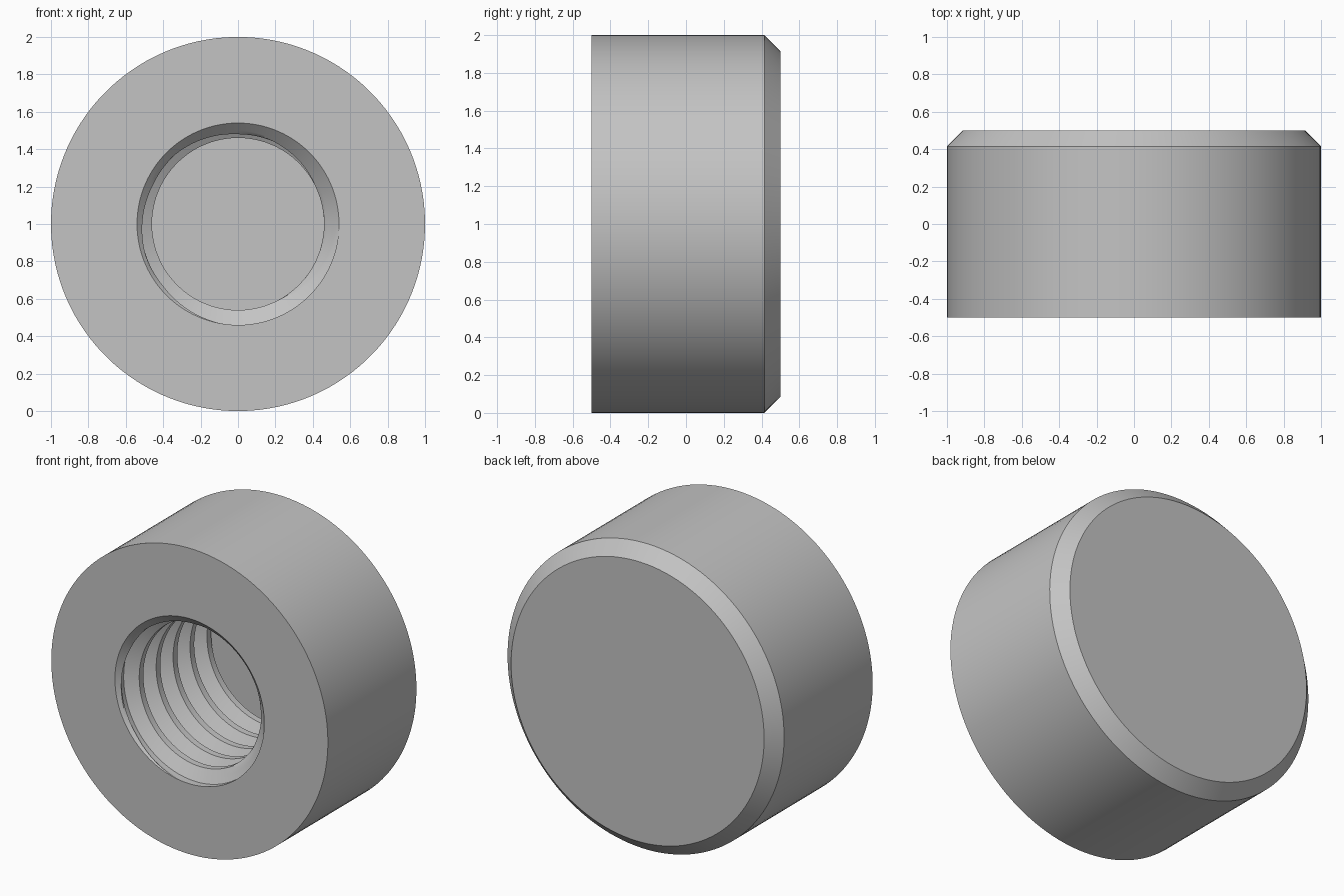
import bpy, bmesh, math

cube = bpy.data.objects.get("Cube")
if cube:
    bpy.data.objects.remove(cube, do_unlink=True)

SIDES = 128
PITCH = 0.175
MINOR, MAJOR = 0.46, 0.54        # thread crest and root radii
FLANK, ROOT = 0.046, 0.04        # axial lengths of flank and root
FLOOR = 0.9                      # depth of the blind hole
START = math.radians(-75)        # where the thread runs out at the mouth
SUB = 4
RISE = MAJOR - MINOR


def thread_radius(u):
    """Radius of the trapezoid thread at distance u behind a crest."""
    u %= PITCH
    if u < FLANK:
        return MINOR + RISE * u / FLANK
    if u < FLANK + ROOT:
        return MAJOR
    if u < 2 * FLANK + ROOT:
        return MAJOR - RISE * (u - FLANK - ROOT) / FLANK
    return MINOR


def point(bm, radius, depth, angle):
    return bm.verts.new((radius * math.cos(angle), depth - 0.5,
                         1 + radius * math.sin(angle)))


def bridge(bm, a, b):
    for i in range(SIDES):
        bm.faces.new((a[i], a[i + 1], b[i + 1], b[i]))


# Axial offsets of the helical rows
corners = [0, FLANK, FLANK + ROOT, 2 * FLANK + ROOT, PITCH]
turn = [a + (b - a) * s / SUB for a, b in zip(corners, corners[1:]) for s in range(SUB)]
offsets = [k * PITCH + t for k in range(-1, 7) for t in turn]

angles = [START - math.tau * i / SIDES for i in range(SIDES + 1)]
bm = bmesh.new()

# Outer shell: back face, back chamfer, straight side
rings = [[point(bm, r, d, a) for a in angles]
         for r, d in ((0.915, 1.0), (1.0, 0.915), (1.0, 0.0))]
bm.faces.new(rings[0][:SIDES])

# Threaded hole with a countersunk mouth
for off in offsets:
    ring = []
    for i, a in enumerate(angles):
        crest = -FLANK + PITCH * i / SIDES
        depth = min(max(crest + off, 0), FLOOR)
        radius = max(thread_radius(depth - crest), MAJOR - depth)
        ring.append(point(bm, radius, depth, a))
    rings.append(ring)
for a, b in zip(rings, rings[1:]):
    bridge(bm, a, b)
bm.faces.new(rings[-1][:SIDES])

bmesh.ops.remove_doubles(bm, verts=bm.verts, dist=0.00002)
bmesh.ops.recalc_face_normals(bm, faces=bm.faces)

mesh = bpy.data.meshes.new("threaded_cap")
bm.to_mesh(mesh)
bm.free()
cap = bpy.data.objects.new("threaded_cap", mesh)
bpy.context.collection.objects.link(cap)

# Plain grey metal
grey = bpy.data.materials.new("plain_grey")
grey.use_nodes = True
color = (0.55, 0.55, 0.55, 1)
grey.diffuse_color = color
grey.node_tree.nodes["Principled BSDF"].inputs["Base Color"].default_value = color
mesh.materials.append(grey)

bpy.ops.object.select_all(action='DESELECT')
cap.select_set(True)
bpy.context.view_layer.objects.active = cap
bpy.ops.object.shade_smooth_by_angle(angle=math.radians(30))
